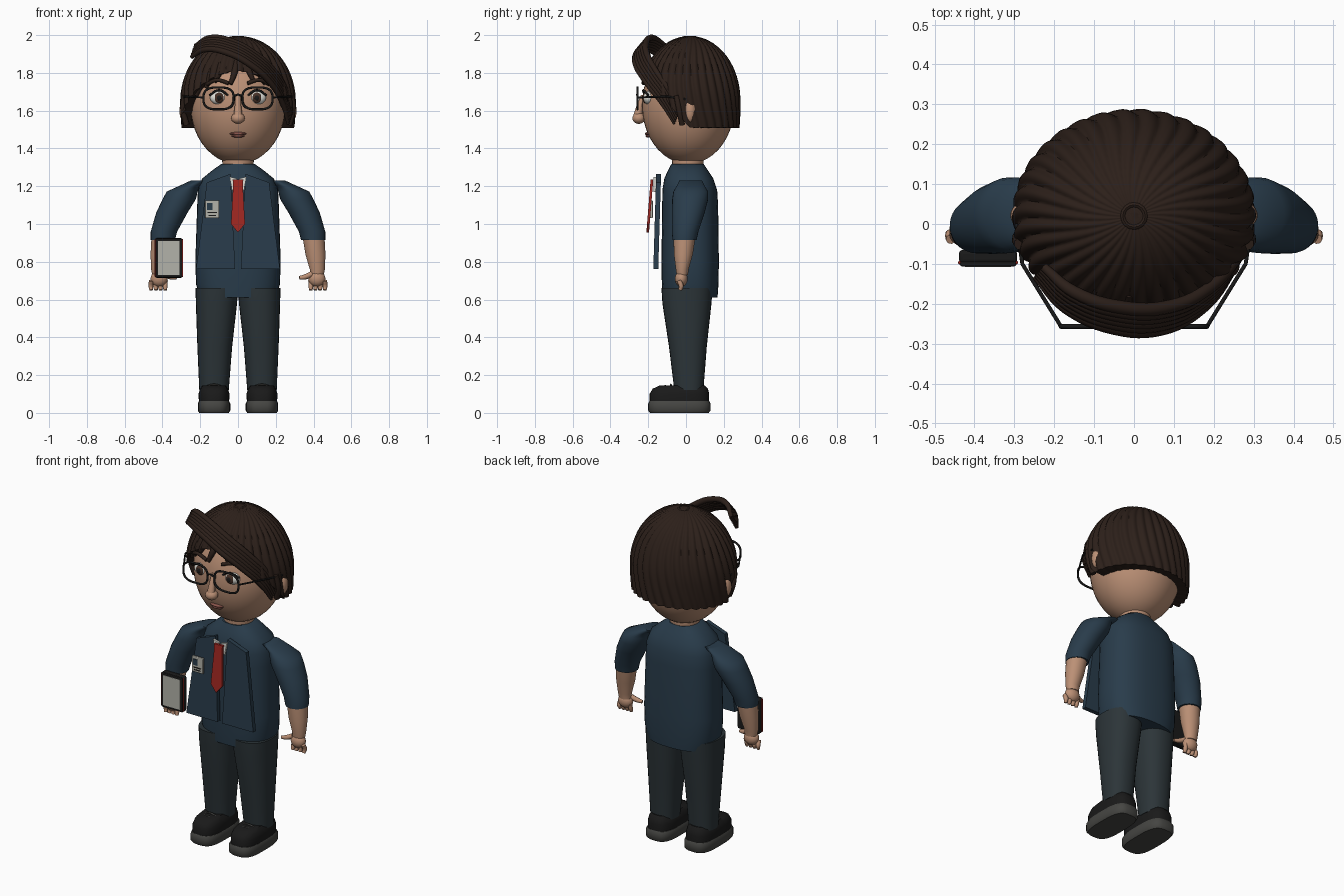
import bpy, math
from math import sin, cos, pi, sqrt
from mathutils import Vector

if "Cube" in bpy.data.objects:
    bpy.data.objects.remove(bpy.data.objects["Cube"])


def mat(name, r, g, b):
    m = bpy.data.materials.new(name)
    m.diffuse_color = (r, g, b, 1)
    m.use_nodes = True
    m.node_tree.nodes["Principled BSDF"].inputs["Base Color"].default_value = m.diffuse_color
    return m


SKIN = mat("skin", .50, .28, .18)
HAIR = mat("hair", .025, .014, .01)
SHIRT = mat("shirt", .022, .045, .07)
PANTS = mat("trousers", .025, .035, .04)
BLACK = mat("black", .01, .01, .01)
SOLE = mat("sole", .06, .06, .055)
WHITE = mat("white", .75, .75, .7)
RED = mat("red", .35, .02, .015)
IRIS = mat("iris", .06, .03, .02)
LIP = mat("lip", .25, .09, .07)
PALE = mat("pale", .45, .45, .40)


def finish(o, name, m, angle=45):
    o.name = name
    o.data.materials.clear()
    o.data.materials.append(m)
    bpy.ops.object.select_all(action='DESELECT')
    o.select_set(True)
    bpy.context.view_layer.objects.active = o
    bpy.ops.object.shade_smooth_by_angle(angle=math.radians(angle))
    return o


def mesh(name, verts, faces, m, angle=45):
    me = bpy.data.meshes.new(name)
    me.from_pydata(verts, [], faces)
    o = bpy.data.objects.new(name, me)
    bpy.context.collection.objects.link(o)
    return finish(o, name, m, angle)


def loft(name, rings, m, n=28, e=2.0, angle=45):
    """Stack of horizontal superellipse rings: (z, cx, cy, rx, ry), bottom to top."""
    v, f = [], []
    for z, cx, cy, rx, ry in rings:
        for i in range(n):
            a = 2 * pi * i / n
            c, s = cos(a), sin(a)
            v.append((cx + rx * math.copysign(abs(c) ** (2 / e), c),
                      cy + ry * math.copysign(abs(s) ** (2 / e), s), z))
    for k in range(len(rings) - 1):
        for i in range(n):
            j = (i + 1) % n
            f.append((k * n + i, k * n + j, k * n + n + j, k * n + n + i))
    f.append(tuple(reversed(range(n))))
    f.append(tuple(range(len(v) - n, len(v))))
    return mesh(name, v, f, m, angle)


def ball(name, loc, size, m, seg=24, rot=(0, 0, 0)):
    bpy.ops.mesh.primitive_uv_sphere_add(segments=seg, ring_count=seg // 2 + 2, location=loc, rotation=rot)
    o = bpy.context.object
    o.scale = size
    return finish(o, name, m, 80)


def box(name, loc, size, m, bevel=0, rot=(0, 0, 0)):
    bpy.ops.mesh.primitive_cube_add(size=1, location=loc, rotation=rot)
    o = bpy.context.object
    o.scale = size
    bpy.ops.object.transform_apply(location=False, rotation=False)
    if bevel:
        b = o.modifiers.new("bevel", 'BEVEL')
        b.width, b.segments = bevel, 3
    return finish(o, name, m, 35)


def tube(name, pts, r, m, radii=None, cyclic=False, smooth=True):
    cu = bpy.data.curves.new(name, 'CURVE')
    cu.dimensions, cu.bevel_depth, cu.bevel_resolution = '3D', r, 2
    cu.use_fill_caps, cu.resolution_u = True, 6
    sp = cu.splines.new('BEZIER')
    sp.bezier_points.add(len(pts) - 1)
    for i, (bp, p) in enumerate(zip(sp.bezier_points, pts)):
        bp.co = p
        bp.handle_left_type = bp.handle_right_type = 'AUTO' if smooth else 'VECTOR'
        bp.radius = radii[i] if radii else 1
    sp.use_cyclic_u = cyclic
    o = bpy.data.objects.new(name, cu)
    bpy.context.collection.objects.link(o)
    bpy.ops.object.select_all(action='DESELECT')
    o.select_set(True)
    bpy.context.view_layer.objects.active = o
    bpy.ops.object.convert(target='MESH')
    return finish(bpy.context.object, name, m, 60)


def plate(name, outline, y_of_z, thick, m):
    """Flat front-facing panel from (x, z) points; y follows z."""
    n = len(outline)
    v = [(x, y_of_z(z), z) for x, z in outline] + [(x, y_of_z(z) + thick, z) for x, z in outline]
    f = [tuple(range(n)), tuple(reversed(range(n, 2 * n)))]
    f += [(i, i + n, (i + 1) % n + n, (i + 1) % n) for i in range(n)]
    return mesh(name, v, f, m, 20)


# Head, neck and nose
ball("head", (0, .012, 1.63), (.252, .245, .312), SKIN, 40)
loft("neck", [(1.26, 0, .01, .08, .08), (1.36, 0, .01, .085, .085)], SKIN)
tube("nose_bridge", [(0, -.225, 1.68), (0, -.245, 1.62), (0, -.255, 1.57)], .022, SKIN, (.6, .8, 1.1))
ball("nose_tip", (0, -.25, 1.56), (.036, .034, .03), SKIN)
ball("upper_lip", (0, -.2, 1.478), (.044, .018, .009), LIP, 16)
ball("lower_lip", (0, -.197, 1.466), (.034, .018, .009), LIP, 16)

# Ribbed hair cap with diagonal hairline
N, K, RIBS = 272, 22, 34
v, f = [], []
for i in range(N):
    a = 2 * pi * i / N
    end = 1.51 + 1.15 * max(0, -.26 * sin(a))
    th_end = math.acos(max(-1, min(1, (end - 1.65) / .345)))
    for k in range(K + 1):
        th = .04 + (th_end - .04) * k / K
        h = 1.65 + .345 * cos(th)
        r = sin(th) if th < pi / 2 else 1 - .25 * (1 - sin(th))
        rib = .05 * (abs(cos(RIBS / 2 * (a + .25 * sin(th * 1.5)))) - .6) * min(1, r * 1.4)
        r *= 1 + rib
        v.append((.3 * r * cos(a), .02 + .264 * r * sin(a), h + .15 * rib * cos(th)))
    x, y, z = v[-1]
    q = .23 / .3 if end < 1.55 else .84
    v.append((x * q, .02 + (y - .02) * q, z))
M = K + 2
for i in range(N):
    j = (i + 1) % N
    f += [(i * M + k, i * M + k + 1, j * M + k + 1, j * M + k) for k in range(M - 1)]
f.append(tuple(i * M for i in range(N)))
mesh("hair_cap", v, f, HAIR, 60)
bpy.ops.mesh.primitive_torus_add(location=(0, .02, 1.988), major_radius=.028, minor_radius=.008,
                                 major_segments=16, minor_segments=8)
finish(bpy.context.object, "hair_crown", HAIR)

# Swept forelock: parallel strands standing off the brow
path = [(-.235, -.12, 1.915), (-.16, -.19, 1.955), (-.04, -.235, 1.935),
        (.08, -.235, 1.87), (.18, -.185, 1.78), (.25, -.10, 1.66), (.275, -.05, 1.56)]
for i in range(6):
    t = i / 5 - .5
    pts = [(x + .02 * t, y + .055 * t * (.4 + .6 * sin(pi * k / 6)), z + .06 * t)
           for k, (x, y, z) in enumerate(path)]
    tube("forelock_strand", pts, .016, HAIR, (.7, 1, 1.1, 1.1, 1, .9, .5))

# Fringe and side locks
for x, z0, dx, dz in ((-.19, 1.8, -.03, -.12), (-.14, 1.83, -.03, -.11), (-.09, 1.85, -.035, -.1),
                      (-.01, 1.86, -.03, -.12), (.05, 1.86, .03, -.1), (.11, 1.84, .035, -.1),
                      (.17, 1.8, .035, -.1)):
    def on(px, pz, off):
        return (px, .012 - (.245 + off) * sqrt(max(.05, 1 - (px / .262) ** 2 - ((pz - 1.63) / .33) ** 2)), pz)
    tube("fringe_lock", [on(x, z0, .01), on(x + dx * .3, z0 + dz * .5, .015), on(x + dx, z0 + dz, .01)],
         .016, HAIR, (1.1, 1.1, .7))

for s in (-1, 1):
    tube("side_lock", [(s * .285, -.05, 1.68), (s * .29, -.035, 1.6), (s * .272, -.02, 1.525)], .016, HAIR)
    # Ears
    ball("ear", (s * .282, .022, 1.60), (.028, .03, .062), SKIN, 20)
    ball("ear_lobe", (s * .272, .015, 1.55), (.018, .02, .022), SKIN, 12)
    # Eyes
    ball("eye", (s * .1, -.197, 1.668), (.048, .03, .036), WHITE)
    ball("iris", (s * .1, -.217, 1.668), (.026, .014, .028), IRIS, 16)
    ball("pupil", (s * .1, -.228, 1.668), (.013, .005, .014), BLACK, 12)
    tube("eyelid", [(s * .05, -.218, 1.68), (s * .1, -.226, 1.708), (s * .15, -.2, 1.682)], .006, BLACK)
    tube("eyebrow", [(s * .05, -.226, 1.745), (s * .11, -.216, 1.762), (s * .165, -.18, 1.74)], .01, HAIR)
    # Glasses
    rim = [(s * .103 + .08 * math.copysign(abs(cos(a)) ** .7, cos(a)), -.257,
            1.665 + .058 * math.copysign(abs(sin(a)) ** .7, sin(a))) for a in [2 * pi * i / 16 for i in range(16)]]
    tube("glasses_rim", rim, .006, BLACK, cyclic=True)
    tube("glasses_temple", [(s * .183, -.257, 1.67), (s * .28, -.1, 1.675), (s * .295, 0, 1.66)],
         .005, BLACK, smooth=False)

    # Trousers and shoes
    loft("trouser_leg", [(.12, s * .127, .015, .078, .077), (.35, s * .123, .01, .092, .1),
                         (.58, s * .114, .005, .109, .13), (.66, s * .112, .005, .113, .135)], PANTS, e=2.3)
    loft("shoe_sole", [(0, s * .127, -.035, .078, .155), (.012, s * .127, -.035, .086, .165),
                       (.05, s * .127, -.035, .086, .165), (.062, s * .127, -.035, .08, .158)], SOLE, 32, 3.2)
    loft("shoe_upper", [(.058, s * .127, -.035, .08, .158), (.10, s * .127, -.035, .082, .158),
                        (.128, s * .127, -.03, .074, .146), (.145, s * .127, -.02, .06, .12)], BLACK, 32, 2.8)
    for k in range(3):
        tube("shoe_lace", [(s * .127 - .035, -.08 - .03 * k, .142 - .006 * k), (s * .127, -.08 - .03 * k, .15 - .006 * k),
                           (s * .127 + .035, -.08 - .03 * k, .142 - .006 * k)], .005, SOLE)

    # Sleeves, forearms and hands
    loft("sleeve", [(.915, s * .398, -.008, .064, .064), (.96, s * .392, -.004, .07, .07),
                    (1.06, s * .35, .012, .083, .087), (1.13, s * .312, .022, .088, .095),
                    (1.172, s * .295, .025, .082, .092), (1.2, s * .26, .025, .055, .075),
                    (1.23, s * .2, .025, .05, .06)], SHIRT)
    loft("forearm", [(.73, s * .418, -.02, .036, .03), (.76, s * .42, -.02, .04, .034),
                     (.84, s * .41, -.014, .053, .05), (.93, s * .4, -.008, .058, .058)], SKIN)
    ball("palm", (s * .418, -.025, .71), (.045, .034, .042), SKIN, 20)
    for k in range(4):
        fx = .384 + .025 * k
        tube("finger", [(s * fx, -.02 - .006 * k, .70), (s * (fx + .002), -.026, .67), (s * fx, -.032, .65)],
             .013, SKIN, (1, 1, .75))
    tube("thumb", [(s * .39, -.035, .735), (s * .355, -.045, .72), (s * .325, -.05, .715)], .014, SKIN, (1.1, 1, .7))

    # Jacket front panels and collar flaps
    plate("jacket_panel", [(s * .165, 1.22), (s * .04, 1.265), (s * .015, .762), (s * .222, .762)],
          lambda z: -.158 - .03 * (1.26 - z), .026, SHIRT)
    plate("collar_flap", [(s * .005, 1.24), (s * .045, 1.25), (s * .03, 1.17)], lambda z: -.172, .012, WHITE)

tube("glasses_bridge", [(-.025, -.257, 1.675), (0, -.26, 1.685), (.025, -.257, 1.675)], .005, BLACK)

# Shirt body
loft("shirt_body", [(.612, 0, .022, .2, .145), (.68, 0, .022, .222, .15), (.8, 0, .022, .226, .152),
                    (1.1, 0, .022, .216, .148), (1.18, 0, .02, .212, .145), (1.24, 0, .015, .19, .13),
                    (1.285, 0, .01, .135, .105), (1.318, 0, .008, .088, .085)], SHIRT, 36, 2.5)

# Tie
plate("tie", [(-.028, 1.235), (.028, 1.235), (.026, 1.2), (.037, 1.0), (0, .955), (-.037, 1.0), (-.026, 1.2)],
      lambda z: -.187 - .08 * (1.24 - z), .014, RED)

# Badge
box("badge", (-.137, -.183, 1.078), (.074, .014, .094), PALE, .004)
box("badge_photo", (-.15, -.191, 1.092), (.03, .004, .036), SHIRT)
for k, w in enumerate((.05, .04)):
    box("badge_line", (-.137, -.191, 1.06 - .014 * k), (w, .004, .005), BLACK)

# Hand-held tablet
box("tablet_body", (-.366, -.082, .82), (.146, .034, .21), BLACK, .01)
box("tablet_trim", (-.366, -.097, .82), (.15, .008, .2), RED, .003)
box("tablet_frame", (-.366, -.1, .82), (.14, .012, .206), BLACK, .004)
box("tablet_screen", (-.366, -.105, .82), (.115, .006, .18), PALE)
